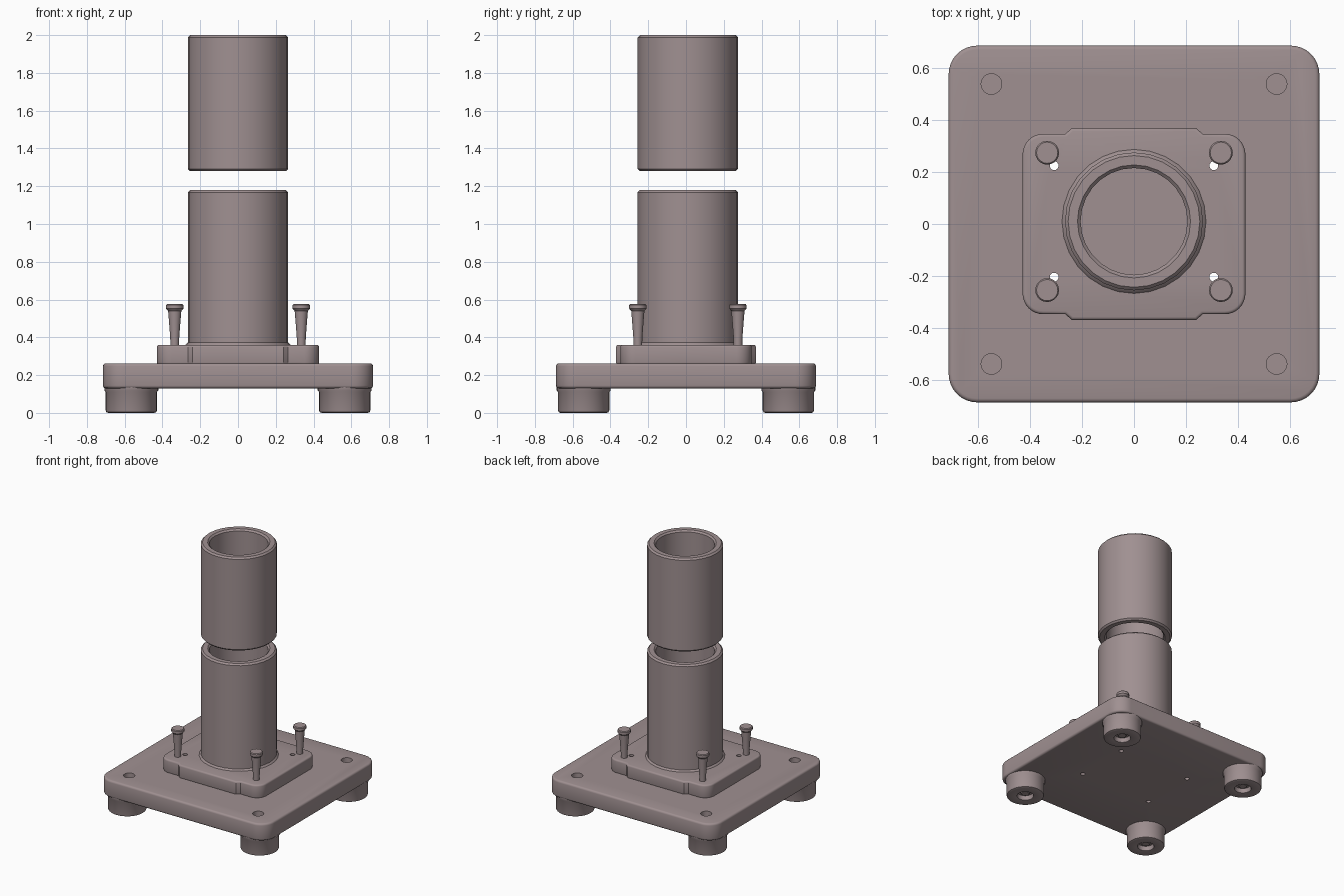
import bpy, bmesh, math
from mathutils import Matrix, Vector

cube = bpy.data.objects.get("Cube")
if cube:
    bpy.data.objects.remove(cube, do_unlink=True)

COLOUR = (0.35, 0.28, 0.285, 1.0)
metal = bpy.data.materials.new("warm grey")
metal.use_nodes = True
metal.diffuse_color = COLOUR
metal.node_tree.nodes["Principled BSDF"].inputs["Base Color"].default_value = COLOUR


def finish(name, bm, location):
    bmesh.ops.recalc_face_normals(bm, faces=bm.faces)
    mesh = bpy.data.meshes.new(name)
    bm.to_mesh(mesh)
    bm.free()
    obj = bpy.data.objects.new(name, mesh)
    bpy.context.collection.objects.link(obj)
    obj.location = location
    mesh.materials.append(metal)
    return obj


def smooth(obj, angle=35):
    bpy.ops.object.select_all(action="DESELECT")
    obj.select_set(True)
    bpy.context.view_layer.objects.active = obj
    bpy.ops.object.shade_smooth_by_angle(angle=math.radians(angle))


def lathe(name, profile, location, sides=32, closed=False):
    """Spin an (r, z) profile about the vertical axis."""
    bm = bmesh.new()
    verts = [bm.verts.new((r, 0, z)) for r, z in profile]
    pairs = list(zip(verts, verts[1:]))
    if closed:
        pairs.append((verts[-1], verts[0]))
    edges = [bm.edges.new(p) for p in pairs]
    bmesh.ops.spin(bm, geom=verts + edges, axis=(0, 0, 1), cent=(0, 0, 0),
                   angle=math.tau, steps=sides, use_duplicate=False)
    bmesh.ops.remove_doubles(bm, verts=bm.verts, dist=0.0005)
    obj = finish(name, bm, location)
    smooth(obj)
    return obj


def plate(name, half_x, half_y, radius, z0, z1, round_edge, tab=None):
    """Rounded slab; tab = (half width, outer y) adds raised front and back edges."""
    quarter = []
    for i in range(9):
        a = math.pi / 2 * i / 8
        quarter.append((half_x - radius + radius * math.cos(a),
                        half_y - radius + radius * math.sin(a)))
    if tab:
        quarter += [(tab[0] + 0.025, half_y), (tab[0], tab[1])]
    half = quarter + [(-x, y) for x, y in reversed(quarter)]
    outline = half + [(-x, -y) for x, y in half]
    bm = bmesh.new()
    base = bm.faces.new([bm.verts.new((x, y, z0)) for x, y in outline])
    top = bmesh.ops.extrude_face_region(bm, geom=[base])["geom"]
    bmesh.ops.translate(bm, vec=(0, 0, z1 - z0),
                        verts=[v for v in top if isinstance(v, bmesh.types.BMVert)])
    rims = [e for e in bm.edges if abs(e.verts[0].co.z - e.verts[1].co.z) < 1e-5]
    bmesh.ops.bevel(bm, geom=rims, offset=round_edge, segments=3,
                    profile=0.5, affect="EDGES")
    return finish(name, bm, (0, 0, 0))


def drill(obj, holes):
    """Cut round holes given as (x, y, radius, z bottom, z top)."""
    bm = bmesh.new()
    for x, y, r, z0, z1 in holes:
        bmesh.ops.create_cone(bm, cap_ends=True, segments=16, radius1=r, radius2=r,
                              depth=z1 - z0,
                              matrix=Matrix.Translation(Vector((x, y, (z0 + z1) / 2))))
    cutter = finish("hole_cutter", bm, (0, 0, 0))
    cutter.hide_render = True
    mod = obj.modifiers.new("holes", "BOOLEAN")
    mod.operation = "DIFFERENCE"
    mod.solver = "EXACT"
    mod.object = cutter
    bpy.ops.object.select_all(action="DESELECT")
    obj.select_set(True)
    bpy.context.view_layer.objects.active = obj
    bpy.ops.object.modifier_apply(modifier=mod.name)
    bpy.data.objects.remove(cutter, do_unlink=True)


CORNERS = [(sx, sy) for sx in (-1, 1) for sy in (-1, 1)]
PIN_X, PIN_Y, OFFSET = 0.335, 0.265, 0.01

# Base plate with blind corner holes and small through holes
pin_holes = [(sx * 0.308, sy * 0.215 + OFFSET, 0.017, 0, 1) for sx, sy in CORNERS]
corner_holes = [(sx * 0.55, sy * 0.54, 0.04, 0.2, 1) for sx, sy in CORNERS]
base = plate("base_plate", 0.715, 0.688, 0.11, 0.13, 0.262, 0.015)
drill(base, corner_holes + pin_holes)
smooth(base)

# Mounting flange
flange = plate("mounting_flange", 0.43, 0.348, 0.08, 0.255, 0.36, 0.012, (0.24, 0.37))
drill(flange, pin_holes)
smooth(flange)

# Feet with a collar above and a recessed screw below
FOOT = [(0, 0.02), (0.028, 0.02), (0.035, 0.035), (0.055, 0.035), (0.06, 0.002),
        (0.065, 0), (0.122, 0), (0.132, 0.004), (0.136, 0.014), (0.136, 0.11),
        (0.143, 0.12), (0.143, 0.14), (0, 0.14)]
for i, (sx, sy) in enumerate(CORNERS):
    lathe(f"foot_{i + 1}", FOOT, (sx * 0.565, sy * 0.542, 0))

# Flared pins standing on the flange
PIN = [(0, 0.33), (0.022, 0.33), (0.024, 0.4), (0.03, 0.48), (0.035, 0.54),
       (0.046, 0.552), (0.046, 0.57), (0.041, 0.576), (0, 0.576)]
for i, (sx, sy) in enumerate(CORNERS):
    lathe(f"pin_{i + 1}", PIN, (sx * PIN_X, sy * PIN_Y + OFFSET, 0), 20)


# Two separate hollow tubes
def tube(name, z0, z1):
    outer, inner, c = 0.266, 0.206, 0.012
    ring = [(outer - c, z0), (outer, z0 + c), (outer, z1 - c), (outer - c, z1),
            (inner + c, z1), (inner, z1 - c), (inner, z0 + c), (inner + c, z0)]
    lathe(name, ring, (0, OFFSET, 0), 28, closed=True)


tube("lower_tube", 0.345, 1.18)
tube("upper_tube", 1.28, 2.0)

# Weld fillet around the lower tube
lathe("tube_fillet", [(0.262, 0.355), (0.281, 0.355), (0.274, 0.366), (0.262, 0.375)],
      (0, OFFSET, 0), 28, closed=True)
